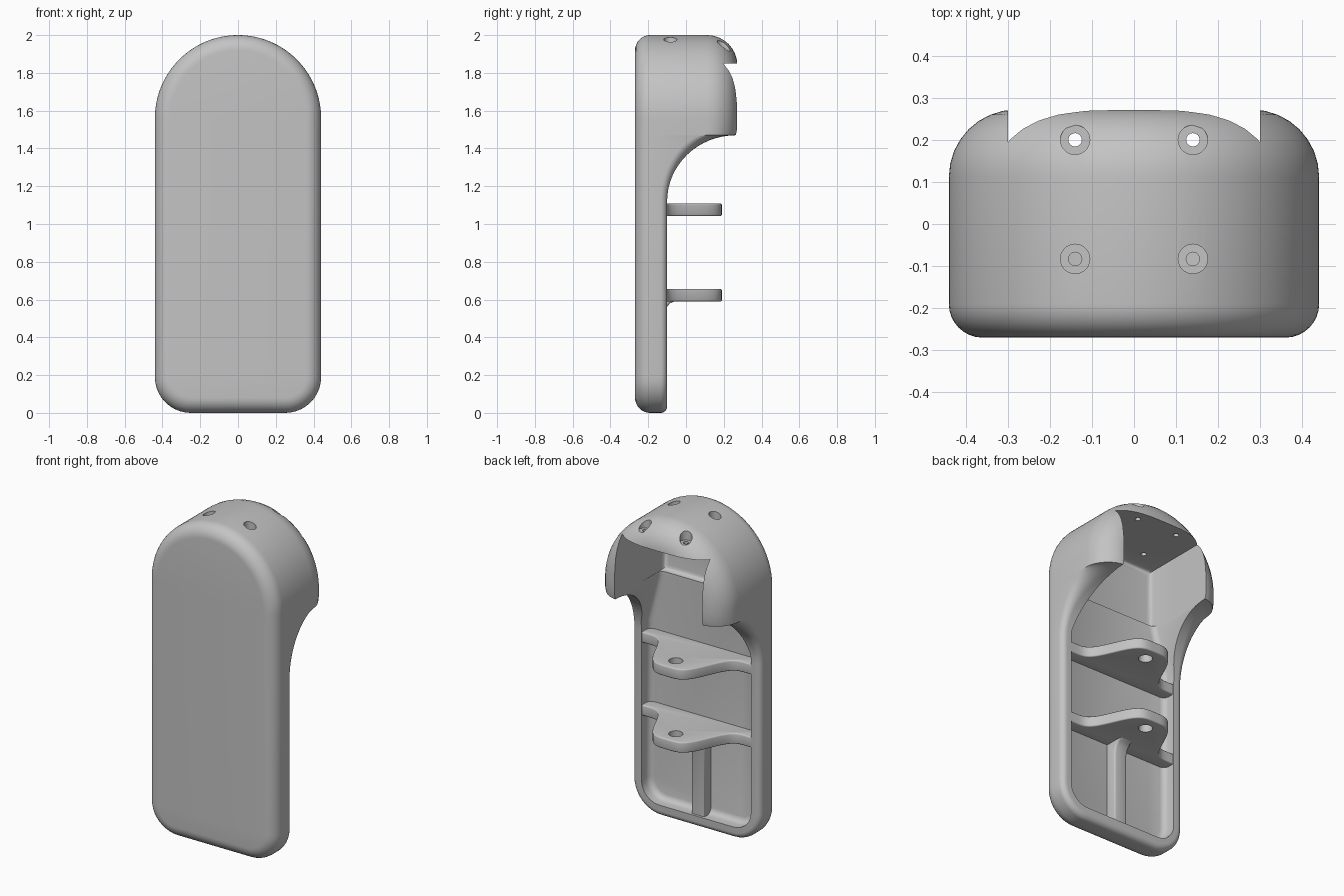
import bpy, bmesh, math
from math import sin, cos, pi, exp

if "Cube" in bpy.data.objects:
    bpy.data.objects.remove(bpy.data.objects["Cube"])

grey = bpy.data.materials.new("plain_grey")
grey.diffuse_color = (0.55, 0.55, 0.55, 1)
grey.use_nodes = True
grey.node_tree.nodes["Principled BSDF"].inputs["Base Color"].default_value = grey.diffuse_color


def make_object(name, bm):
    bmesh.ops.recalc_face_normals(bm, faces=bm.faces)
    me = bpy.data.meshes.new(name)
    bm.to_mesh(me)
    bm.free()
    me.materials.append(grey)
    ob = bpy.data.objects.new(name, me)
    bpy.context.collection.objects.link(ob)
    return ob


def prism(name, pts, axis, a, b, bevel=0, ends=(0,)):
    """Extrude a 2D profile along an axis; optionally round the end edges."""
    place = {"X": lambda p, q, t: (t, p, q),
             "Y": lambda p, q, t: (p, t, q),
             "Z": lambda p, q, t: (p, q, t)}[axis]
    bm = bmesh.new()
    rows = [[bm.verts.new(place(p, q, t)) for p, q in pts] for t in (a, b)]
    n = len(pts)
    caps = [bm.faces.new(r) for r in rows]
    for i in range(n):
        j = (i + 1) % n
        bm.faces.new((rows[0][i], rows[0][j], rows[1][j], rows[1][i]))
    bmesh.ops.recalc_face_normals(bm, faces=bm.faces)
    if bevel:
        edges = [e for k in ends for e in caps[k].edges]
        bmesh.ops.bevel(bm, geom=edges, offset=bevel, segments=3,
                        profile=0.5, affect='EDGES')
    return make_object(name, bm)


def circle(cx, cy, r, n=28):
    return [(cx + r * cos(2 * pi * i / n), cy + r * sin(2 * pi * i / n)) for i in range(n)]


def cut(ob, cutter):
    mod = ob.modifiers.new("cut", 'BOOLEAN')
    mod.operation, mod.solver, mod.object = 'DIFFERENCE', 'EXACT', cutter
    bpy.context.view_layer.objects.active = ob
    bpy.ops.object.modifier_apply(modifier=mod.name)
    bpy.data.objects.remove(cutter)


# Shell columns on the right side: (x, z, normal x, normal z, back depth, back fillet)
W, LOW, HIGH = 0.44, 0.035, 0.16
cols = []
for i in range(11):                                  # bottom corner
    a = -pi / 2 + pi / 2 * i / 10
    cols.append((0.25 + 0.19 * cos(a), 0.19 + 0.19 * sin(a), cos(a), sin(a), -0.10, LOW))
for i in range(17):                                  # concave sweep up to the hood
    s = pi / 2 * i / 16
    cols.append((W, 1.12 + 0.35 * sin(s), 1, 0, 0.265 - 0.365 * cos(s),
                 LOW + (HIGH - LOW) * (i / 16) ** 2))
cols.append((W, 1.50, 1, 0, 0.272, HIGH))
for i in range(33):                                  # round top
    a = pi / 2 * i / 32
    cols.append((W * cos(a), 1.56 + W * sin(a), cos(a), sin(a), 0.272, HIGH))

# Shell rings from front to back
n = len(cols) - 1
full = [(c, 1) for c in cols] + [(c, -1) for c in cols[-2::-1]]
STEPS, FR = 8, 0.08
bm = bmesh.new()
rings = []
for k in range(2 * STEPS + 2):
    row = []
    for (x, z, nx, nz, depth, r), side in full:
        if k <= STEPS:
            a = pi / 2 * k / STEPS
            off, y = FR * (1 - sin(a)), -0.27 + FR * (1 - cos(a))
            if depth < 0:
                y = min(y, depth - r - 0.01)
        else:
            a = pi / 2 * (k - STEPS - 1) / STEPS
            off, y = r * (1 - cos(a)), depth - r + r * sin(a)
        row.append(bm.verts.new((side * (x - nx * off), y, z - nz * off)))
    rings.append(row)
m = len(full)
for r0, r1 in zip(rings, rings[1:]):
    for i in range(m):
        j = (i + 1) % m
        bm.faces.new((r0[i], r0[j], r1[j], r1[i]))
for row in (rings[0], rings[-1]):                    # front and back skins in strips
    for i in range(n):
        idx = [i, i + 1, 2 * n - i - 1, 2 * n - i]
        bm.faces.new([row[q] for q in dict.fromkeys(idx)])
shell = make_object("shell", bm)

# Pocket open to the back: wide below, narrower in the hood
right = [(0.375 - 0.12 + 0.12 * cos(a), 0.19 + 0.12 * sin(a))
         for a in [-pi / 2 + pi / 2 * i / 6 for i in range(7)]]
right += [(0.375, 1.17), (0.30, 1.46), (0.30, 1.85)]
profile = right + [(-x, z) for x, z in reversed(right)]
cut(shell, prism("pocket_cutter", profile, "Y", -0.18, 0.6, 0.035))
hood = [(-0.301, 1.48), (0.301, 1.48), (0.301, 1.851), (-0.301, 1.851)]
cut(shell, prism("hood_cutter", hood, "Y", -0.215, 0.0, 0.03))

# Counterbored screw holes in the roof
for x in (-0.14, 0.14):
    for y in (-0.083, 0.20):
        cut(shell, prism("bore_cutter", circle(x, y, 0.035), "Z", 1.915, 2.2))
        cut(shell, prism("hole_cutter", circle(x, y, 0.016, 16), "Z", 1.8, 2.2))

# Two shelves with a bell-shaped mounting tab
parts = [shell]
xs = [0.39 - 0.78 * i / 48 for i in range(49)]
bell = [(x, -0.105 + 0.295 * exp(-(abs(x) / 0.2) ** 4)) for x in xs]
bell += [(-0.39, -0.20), (0.39, -0.20)]
for label, z in (("lower", 0.59), ("upper", 1.042)):
    shelf = prism(label + "_shelf", bell, "Z", z, z + 0.066, 0.008, (0, 1))
    cut(shelf, prism("tab_hole_cutter", circle(0, 0.10, 0.04), "Z", z - 0.1, z + 0.2))
    parts.append(shelf)

# Centre rib below the lower shelf, flaring into it
rib = [(-0.20, 0.04), (-0.115, 0.04), (-0.115, 0.52), (-0.105, 0.555),
       (-0.085, 0.58), (-0.05, 0.595), (-0.05, 0.61), (-0.20, 0.61)]
parts.append(prism("centre_rib", rib, "X", -0.045, 0.045, 0.012, (0, 1)))

# Smooth shading with crisp edges
bpy.ops.object.select_all(action='DESELECT')
for ob in parts:
    ob.select_set(True)
bpy.context.view_layer.objects.active = shell
bpy.ops.object.shade_smooth_by_angle(angle=math.radians(35))
